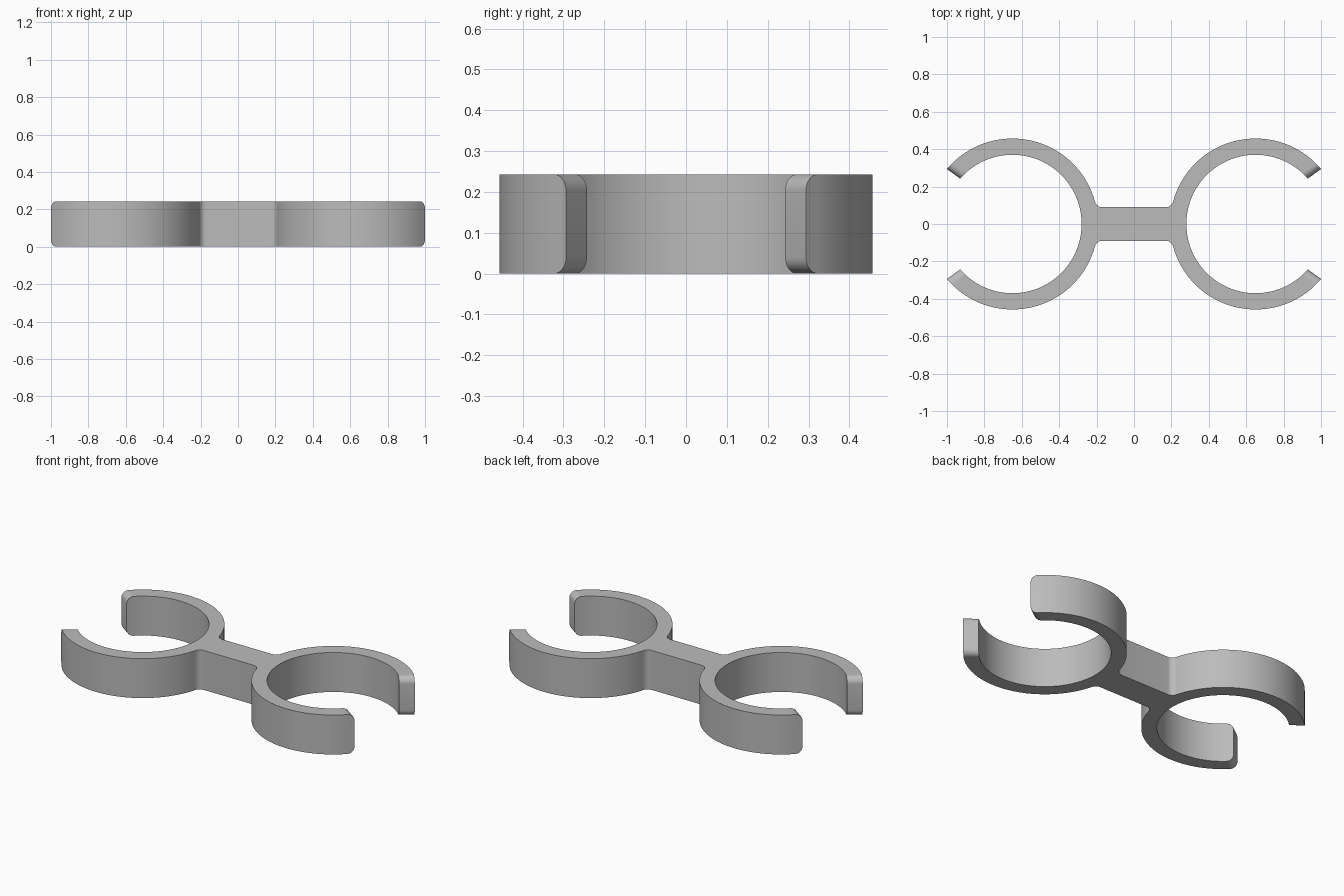
import bpy, bmesh
from math import radians, cos, sin, atan2, hypot, sqrt, pi

cube = bpy.data.objects.get("Cube")
if cube:
    bpy.data.objects.remove(cube, do_unlink=True)

HEIGHT = 0.243
RING_X, OUTER, INNER = 0.65, 0.457, 0.37
BAR_HALF, FILLET, TIP_ROUND = 0.09, 0.04, 0.04


def arc(cx, cy, r, start, end, steps):
    """Points along a circular arc, angles in radians."""
    angles = [start + (end - start) * i / steps for i in range(steps + 1)]
    return [(cx + r * cos(a), cy + r * sin(a)) for a in angles]


# Fillet that is tangent to both the bar and the ring
fy = BAR_HALF + FILLET
fx = RING_X - sqrt((OUTER + FILLET) ** 2 - fy ** 2)
join = atan2(fy, RING_X - fx)

# One quarter of the outline: bar, fillet, outer wall, open tip, inner wall
tip_out, tip_in, tip_span = radians(40), radians(41), radians(7)
quarter = [(0, BAR_HALF)]
quarter += arc(fx, fy, FILLET, -pi / 2, -join, 8)
quarter += arc(RING_X, 0, OUTER, pi - join, tip_out + tip_span, 48)[1:]
quarter += arc(RING_X, 0, OUTER, tip_out, tip_out, 1)[:1]
quarter += arc(RING_X, 0, INNER, tip_in, tip_in, 1)[:1]
quarter += arc(RING_X, 0, INNER, tip_in + tip_span, pi, 52)

# Mirror the quarter front to back, then side to side
half = quarter + [(x, -y) for x, y in reversed(quarter)][1:]
outline = half + [(-x, y) for x, y in reversed(half)][1:-1]

# Extrude the outline
bm = bmesh.new()
base = bm.faces.new([bm.verts.new((x, y, 0)) for x, y in outline])
extruded = bmesh.ops.extrude_face_region(bm, geom=[base], use_keep_orig=True)
top = [g for g in extruded["geom"] if isinstance(g, bmesh.types.BMVert)]
bmesh.ops.translate(bm, verts=top, vec=(0, 0, HEIGHT))
bmesh.ops.recalc_face_normals(bm, faces=bm.faces)


# Round the upper and lower corners of the four open tips
def is_tip_edge(e):
    a, b = (v.co for v in e.verts)
    return (abs(a.z - b.z) < 1e-5 and min(abs(a.x), abs(b.x)) > 0.9
            and hypot(a.x - b.x, a.y - b.y) > 0.08)


bmesh.ops.bevel(bm, geom=[e for e in bm.edges if is_tip_edge(e)], offset=TIP_ROUND,
                offset_type='OFFSET', segments=8, profile=0.5, affect='EDGES')
bmesh.ops.recalc_face_normals(bm, faces=bm.faces)

mesh = bpy.data.meshes.new("double_clip")
bm.to_mesh(mesh)
bm.free()
clip = bpy.data.objects.new("double_clip", mesh)
bpy.context.collection.objects.link(clip)

# Plain grey plastic
grey = bpy.data.materials.new("grey_plastic")
grey.use_nodes = True
colour = (0.5, 0.5, 0.5, 1)
grey.diffuse_color = colour
grey.node_tree.nodes["Principled BSDF"].inputs["Base Color"].default_value = colour
mesh.materials.append(grey)

bpy.ops.object.select_all(action='DESELECT')
clip.select_set(True)
bpy.context.view_layer.objects.active = clip
bpy.ops.object.shade_smooth_by_angle(angle=radians(30))
